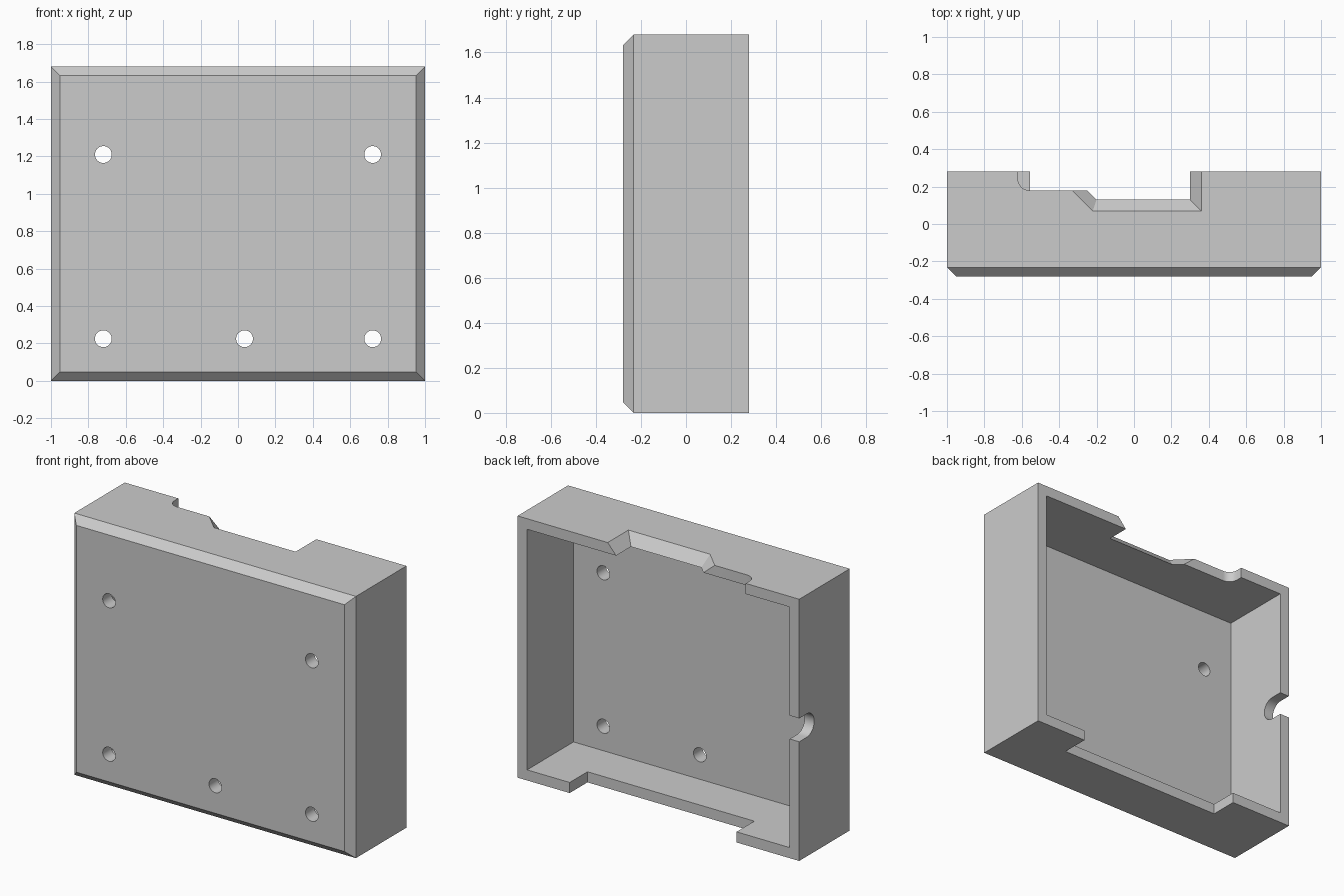
import bpy, bmesh, math
from mathutils import Vector

cube = bpy.data.objects.get("Cube")
if cube:
    bpy.data.objects.remove(cube, do_unlink=True)

W, D, H = 1.0, 0.28, 1.68      # half width, half depth, height
WALL, CHAMFER = 0.068, 0.048
FLOOR_Y = -0.19                # inner face of the front plate

grey = bpy.data.materials.new("plain grey")
grey.use_nodes = True
colour = (0.6, 0.6, 0.6, 1.0)
grey.diffuse_color = colour
grey.node_tree.nodes["Principled BSDF"].inputs["Base Color"].default_value = colour


def loft(name, rings):
    """Skin equal-length rings of points and cap both ends."""
    bm = bmesh.new()
    loops = [[bm.verts.new(p) for p in ring] for ring in rings]
    n = len(loops[0])
    for a, b in zip(loops, loops[1:]):
        for i in range(n):
            j = (i + 1) % n
            bm.faces.new((a[i], a[j], b[j], b[i]))
    bm.faces.new(loops[0])
    bm.faces.new(loops[-1])
    bmesh.ops.recalc_face_normals(bm, faces=bm.faces)
    mesh = bpy.data.meshes.new(name)
    bm.to_mesh(mesh)
    bm.free()
    mesh.materials.append(grey)
    obj = bpy.data.objects.new(name, mesh)
    bpy.context.collection.objects.link(obj)
    return obj


def arc(cx, cy, r, start, end, steps):
    angles = [math.radians(start + (end - start) * i / steps) for i in range(steps + 1)]
    return [(cx + r * math.cos(a), cy + r * math.sin(a)) for a in angles]


def prism_z(name, outline, z0, z1):
    return loft(name, [[(x, y, z) for x, y in outline] for z in (z0, z1)])


def cut(target, cutter):
    cutter.hide_render = True
    mod = target.modifiers.new(cutter.name, 'BOOLEAN')
    mod.operation = 'DIFFERENCE'
    mod.solver = 'EXACT'
    mod.object = cutter
    bpy.context.view_layer.objects.active = target
    bpy.ops.object.modifier_apply(modifier=mod.name)
    bpy.data.objects.remove(cutter, do_unlink=True)


# Open-backed tray with a chamfered front
def frame(y, inset):
    x, lo, hi = W - inset, inset, H - inset
    return [(-x, y, lo), (x, y, lo), (x, y, hi), (-x, y, hi)]


tray = loft("tray", [frame(-D, CHAMFER), frame(-D + CHAMFER, 0), frame(D, 0),
                     frame(D, WALL), frame(FLOOR_Y, WALL)])

# Screw holes through the front plate
for x, z in ((-0.72, 1.21), (0.72, 1.21), (-0.72, 0.225), (0.035, 0.225), (0.72, 0.225)):
    circle = arc(x, z, 0.045, 0, 348.75, 31)
    cut(tray, loft("hole_cutter", [[(px, y, pz) for px, pz in circle] for y in (-0.4, 0)]))

# Flared notch in the top wall, sloping between an outer and an inner outline
BACK = 0.4
outer = [(0.36, BACK), (0.36, 0.07), (-0.22, 0.07), (-0.33, 0.18), (-0.33, BACK)]
inner = [(0.30, BACK), (0.30, 0.13), (-0.20, 0.13), (-0.25, 0.18), (-0.25, BACK)]
rings = []
for t in (-0.3, 1.3):
    rings.append([(*Vector(a).lerp(Vector(b), t), H - WALL * t)
                  for a, b in zip(outer, inner)])
cut(tray, loft("flared_notch_cutter", rings))

# Shallow ledge beside it with one rounded corner
ledge = [(0, BACK), (-0.62, BACK)] + arc(-0.56, 0.24, 0.06, 180, 270, 8) + [(0, 0.18)]
cut(tray, prism_z("ledge_cutter", ledge, H - 0.2, H + 0.1))

# Wide notch in the bottom wall
cut(tray, prism_z("bottom_notch_cutter",
                  [(-0.555, 0.10), (0.63, 0.10), (0.63, BACK), (-0.555, BACK)], -0.1, 0.2))

# Rounded cable slot in the right wall
slot = [(BACK, 0.765)] + arc(0.203, 0.84, 0.075, 270, 90, 16) + [(BACK, 0.915)]
cut(tray, loft("slot_cutter", [[(x, y, z) for y, z in slot] for x in (-1.1, -0.8)]))

bpy.ops.object.select_all(action='DESELECT')
tray.select_set(True)
bpy.context.view_layer.objects.active = tray
bpy.ops.object.shade_smooth_by_angle(angle=math.radians(30))
